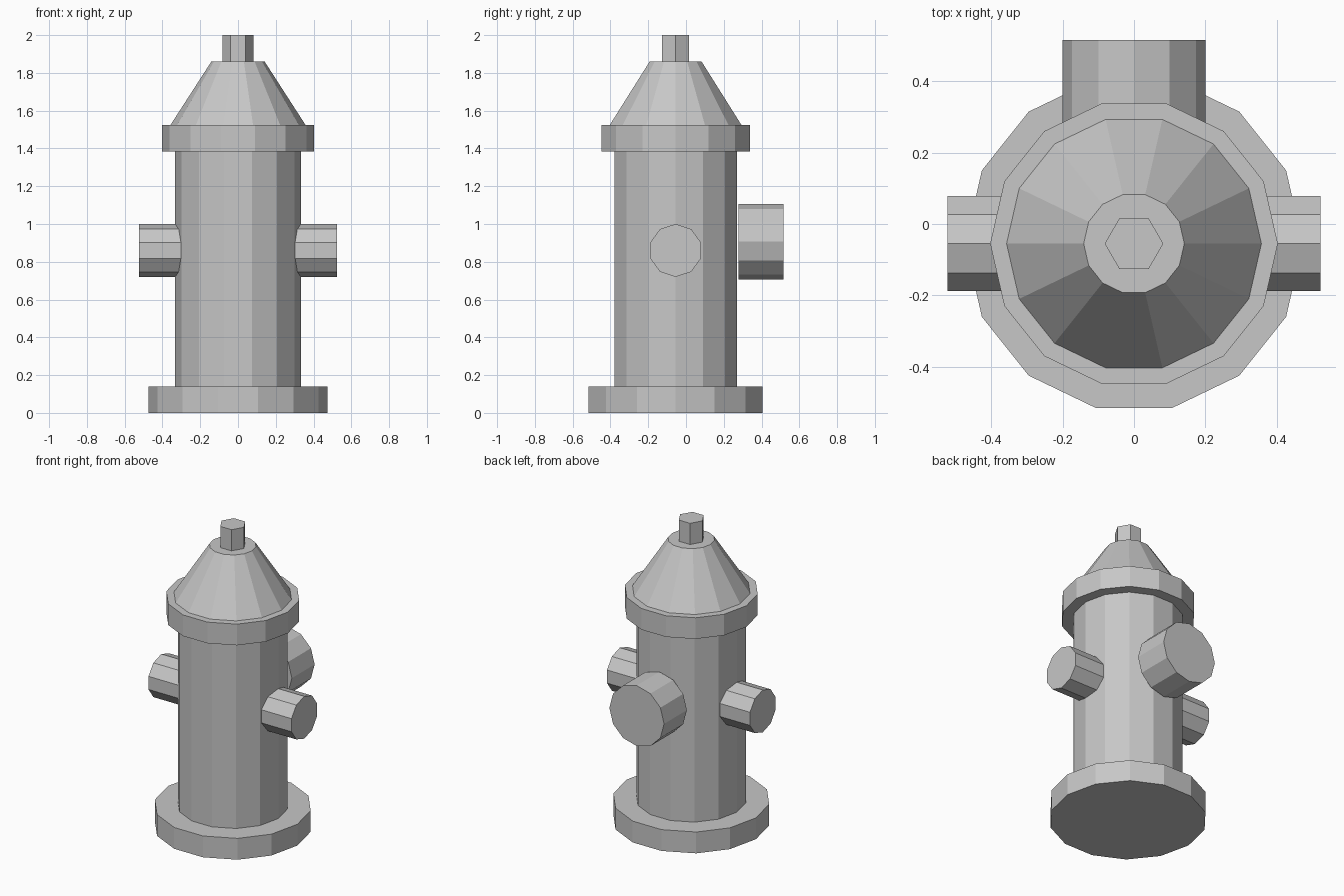
import bpy, bmesh, math
from mathutils import Vector

if "Cube" in bpy.data.objects:
    bpy.data.objects.remove(bpy.data.objects["Cube"])

AXIS_Y = -0.055  # the barrel's axis sits forward of centre

iron = bpy.data.materials.new("grey iron")
iron.diffuse_color = (0.57, 0.57, 0.57, 1)
iron.use_nodes = True
iron.node_tree.nodes["Principled BSDF"].inputs["Base Color"].default_value = iron.diffuse_color


def frustum(name, sides, start, end, r1, r2, first):
    """Flat-faced prism or cone from start to end; 'first' points at corner 0."""
    start, end, u = Vector(start), Vector(end), Vector(first)
    v = (end - start).normalized().cross(u)
    bm = bmesh.new()
    rings = []
    for centre, r in ((start, r1), (end, r2)):
        ring = []
        for i in range(sides):
            a = 2 * math.pi * i / sides
            ring.append(bm.verts.new(centre + r * (math.cos(a) * u + math.sin(a) * v)))
        rings.append(ring)
    low, high = rings
    bm.faces.new(low)
    bm.faces.new(high)
    for i in range(sides):
        j = (i + 1) % sides
        bm.faces.new((low[i], low[j], high[j], high[i]))
    bmesh.ops.recalc_face_normals(bm, faces=bm.faces[:])
    mesh = bpy.data.meshes.new(name)
    bm.to_mesh(mesh)
    bm.free()
    mesh.materials.append(iron)
    obj = bpy.data.objects.new(name, mesh)
    bpy.context.collection.objects.link(obj)
    return obj


# Upright stack: name, sides, bottom z, top z, bottom radius, top radius
for name, sides, z1, z2, r1, r2 in (
    ("base_flange", 14, 0.0, 0.141, 0.473, 0.473),
    ("barrel", 14, 0.141, 1.385, 0.333, 0.333),
    ("collar", 14, 1.385, 1.525, 0.403, 0.403),
    ("bonnet", 14, 1.525, 1.86, 0.357, 0.141),
    ("top_nut", 6, 1.86, 2.0, 0.082, 0.082),
):
    frustum(name, sides, (0, AXIS_Y, z1), (0, AXIS_Y, z2), r1, r2, (1, 0, 0))

# Small outlets on both sides
for side, s in (("left", -1), ("right", 1)):
    frustum(side + "_outlet", 10, (s * 0.285, AXIS_Y, 0.86), (s * 0.523, AXIS_Y, 0.86),
            0.14, 0.14, (0, 0, 1))

# Large outlet at the back
frustum("back_outlet", 12, (0, 0.277, 0.907), (0, 0.515, 0.907), 0.2, 0.2, (1, 0, 0))
